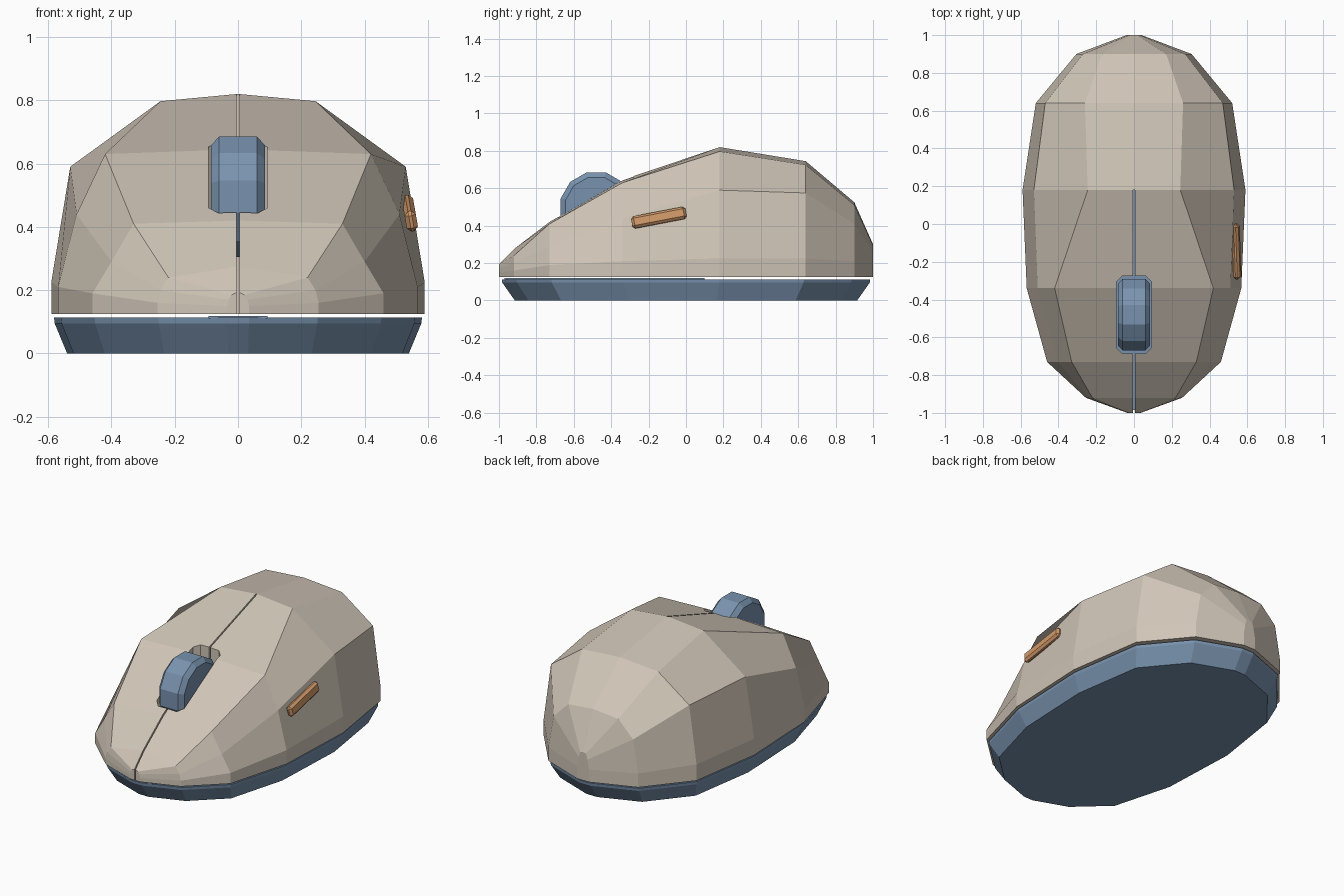
import bpy
import bmesh
from math import cos, sin, pi, radians
from mathutils import Matrix

if "Cube" in bpy.data.objects:
    bpy.data.objects.remove(bpy.data.objects["Cube"])


def material(name, colour):
    mat = bpy.data.materials.new(name)
    mat.use_nodes = True
    mat.diffuse_color = (*colour, 1)
    mat.node_tree.nodes["Principled BSDF"].inputs["Base Color"].default_value = (*colour, 1)
    return mat


beige = material("warm beige", (0.63, 0.56, 0.475))
blue = material("slate blue", (0.19, 0.29, 0.425))
orange = material("copper orange", (0.62, 0.31, 0.14))


def finish(name, bm, mat):
    bmesh.ops.recalc_face_normals(bm, faces=bm.faces)
    mesh = bpy.data.meshes.new(name)
    bm.to_mesh(mesh)
    bm.free()
    mesh.materials.append(mat)
    obj = bpy.data.objects.new(name, mesh)
    bpy.context.collection.objects.link(obj)
    return obj


def loft(name, rings, mat):
    """Skin a list of closed rings and cap both ends."""
    bm = bmesh.new()
    rows = [[bm.verts.new(p) for p in ring] for ring in rings]
    count = len(rows[0])
    for a, b in zip(rows, rows[1:]):
        for i in range(count):
            j = (i + 1) % count
            bm.faces.new((a[i], a[j], b[j], b[i]))
    bm.faces.new(rows[0])
    bm.faces.new(rows[-1])
    return finish(name, bm, mat)


def box(name, low, high, mat):
    corners = [(low[0], low[1]), (high[0], low[1]), (high[0], high[1]), (low[0], high[1])]
    return loft(name, [[(x, y, z) for x, y in corners] for z in (low[2], high[2])], mat)


def cut(target, cutter):
    cutter.hide_render = True
    mod = target.modifiers.new("cut", "BOOLEAN")
    mod.operation = "DIFFERENCE"
    mod.solver = "EXACT"
    mod.object = cutter
    bpy.context.view_layer.objects.active = target
    bpy.ops.object.modifier_apply(modifier=mod.name)
    bpy.data.objects.remove(cutter)


# Shell: half sections from nose to tail (y, crown height, then shoulder, flank, skirt points)
RIM = 0.125
sections = [
    (-1.0, 0.195, (0.02, 0.185), (0.03, 0.17), (0.035, 0.15)),
    (-0.92, 0.275, (0.22, 0.24), (0.245, 0.2), (0.255, 0.16)),
    (-0.73, 0.42, (0.33, 0.41), (0.4, 0.29), (0.46, 0.19)),
    (-0.34, 0.645, (0.42, 0.63), (0.51, 0.44), (0.568, 0.21)),
    (0.18, 0.82, (0.245, 0.797), (0.53, 0.59), (0.59, 0.225)),
    (0.64, 0.745, (0.26, 0.725), (0.47, 0.575), (0.52, 0.225)),
    (0.9, 0.525, (0.17, 0.51), (0.27, 0.41), (0.305, 0.21)),
    (1.0, 0.3, (0.02, 0.295), (0.03, 0.26), (0.04, 0.2)),
]
rings = []
for y, crown, *side in sections:
    half = side + [(side[-1][0], RIM)]
    rings.append([(0, y, crown)] + [(x, y, z) for x, z in half]
                 + [(-x, y, z) for x, z in reversed(half)])
shell = loft("shell", rings, beige)

# Wheel slot with clipped corners, and the seam between the two buttons
WHEEL_Y, WHEEL_Z = -0.48, 0.495
w, l, c = 0.093, 0.205, 0.03
quarter = [(w, l - c), (w - c, l)]
slot = quarter + [(-x, y) for x, y in reversed(quarter)]
slot += [(-x, -y) for x, y in slot]
cut(shell, loft("slot_cutter", [[(x, WHEEL_Y + y, z) for x, y in slot] for z in (0, 1)], beige))
cut(shell, box("seam_cutter", (-0.004, -1.2, 0), (0.004, 0.18, 1), beige))

# Base tray, tapering toward the floor, and the thin plate under the buttons
outline = [(s[-1][0], s[0]) for s in sections]
outline += [(-x, y) for x, y in reversed(outline)]
loft("base", [[(x * s, y * s, z) for x, y in outline]
              for z, s in ((0, 0.915), (0.095, 0.982), (0.113, 0.985))], blue)
box("inner_plate", (-0.093, -0.97, 0.11), (0.093, 0.1, 0.119), blue)

# Scroll wheel: chamfered twelve-sided disc
SIDES = 12


def wheel_ring(x, apothem):
    r = apothem / cos(pi / SIDES)
    angles = [2 * pi * (i + 0.5) / SIDES for i in range(SIDES)]
    return [(x, WHEEL_Y + r * cos(a), WHEEL_Z + r * sin(a)) for a in angles]


loft("scroll_wheel", [wheel_ring(x, r) for x, r in
                      ((-0.085, 0.163), (-0.06, 0.19), (0.06, 0.19), (0.085, 0.163))], blue)

# Thumb button: chamfered bar leaning with the left flank
bm = bmesh.new()
bmesh.ops.create_cube(bm, size=1)
bmesh.ops.scale(bm, verts=bm.verts, vec=(0.036, 0.295, 0.066))
bmesh.ops.bevel(bm, geom=bm.edges[:], offset=0.013, segments=1, affect="EDGES")
place = (Matrix.Translation((0.543, -0.145, 0.443)) @ Matrix.Rotation(radians(-10), 4, "Y")
         @ Matrix.Rotation(radians(11), 4, "X"))
bmesh.ops.transform(bm, matrix=place, verts=bm.verts)
finish("thumb_button", bm, orange)
